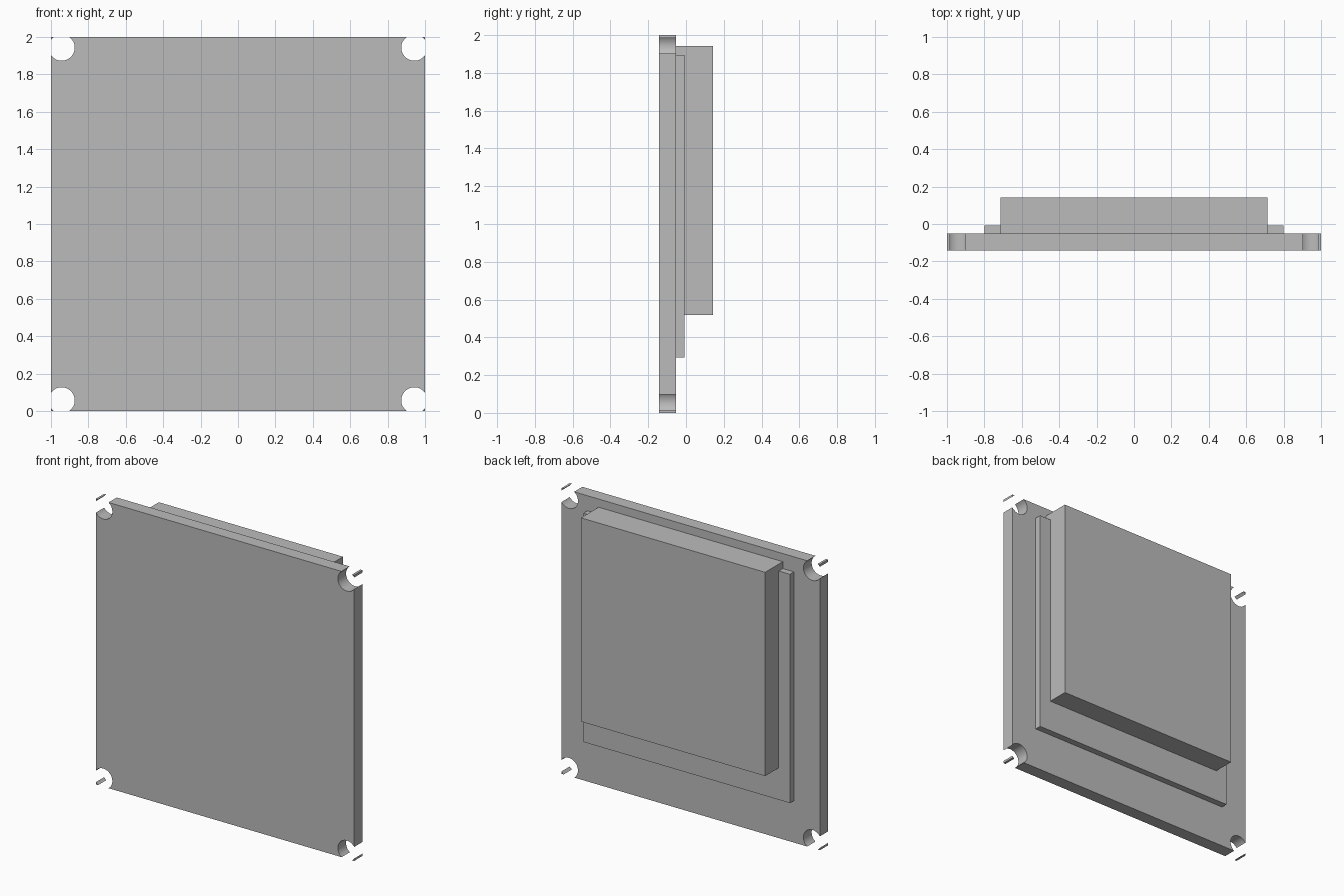
import bpy
import math

if "Cube" in bpy.data.objects:
    bpy.data.objects.remove(bpy.data.objects["Cube"], do_unlink=True)

# Single plain grey
grey = bpy.data.materials.new("plain_grey")
grey.use_nodes = True
colour = (0.5, 0.5, 0.5, 1)
grey.diffuse_color = colour
grey.node_tree.nodes["Principled BSDF"].inputs["Base Color"].default_value = colour


def box(name, half_width, y0, y1, z0, z1):
    """Box centred on x, spanning y0..y1 and z0..z1."""
    bpy.ops.mesh.primitive_cube_add(size=1, location=(0, (y0 + y1) / 2, (z0 + z1) / 2))
    ob = bpy.context.object
    ob.name = name
    ob.scale = (2 * half_width, y1 - y0, z1 - z0)
    bpy.ops.object.transform_apply(location=True, rotation=False, scale=True)
    ob.data.materials.append(grey)
    return ob


FRONT, PLATE_BACK = -0.143, -0.052

# Raised parts on the back
box("raised_pad", 0.80, PLATE_BACK, -0.007, 0.294, 1.895)
box("rear_block", 0.713, PLATE_BACK, 0.143, 0.517, 1.943)

# Main plate with a round hole breaking out at each corner
plate = box("main_plate", 1, FRONT, PLATE_BACK, 0, 2)
INSET, RADIUS = 0.057, 0.07
for x in (INSET - 1, 1 - INSET):
    for z in (INSET, 2 - INSET):
        bpy.ops.mesh.primitive_cylinder_add(
            vertices=48, radius=RADIUS, depth=0.4,
            location=(x, -0.1, z), rotation=(math.pi / 2, 0, 0))
        cutter = bpy.context.object
        cutter.name = "corner_hole_cutter"
        cutter.data.materials.append(grey)
        cutter.hide_render = True
        cut = plate.modifiers.new("corner_hole", "BOOLEAN")
        cut.operation = "DIFFERENCE"
        cut.solver = "EXACT"
        cut.object = cutter
        bpy.context.view_layer.objects.active = plate
        bpy.ops.object.modifier_apply(modifier=cut.name)
        bpy.data.objects.remove(cutter, do_unlink=True)

# Smooth hole walls, sharp plate edges
bpy.ops.object.select_all(action="DESELECT")
plate.select_set(True)
bpy.context.view_layer.objects.active = plate
bpy.ops.object.shade_smooth_by_angle(angle=math.radians(30))
